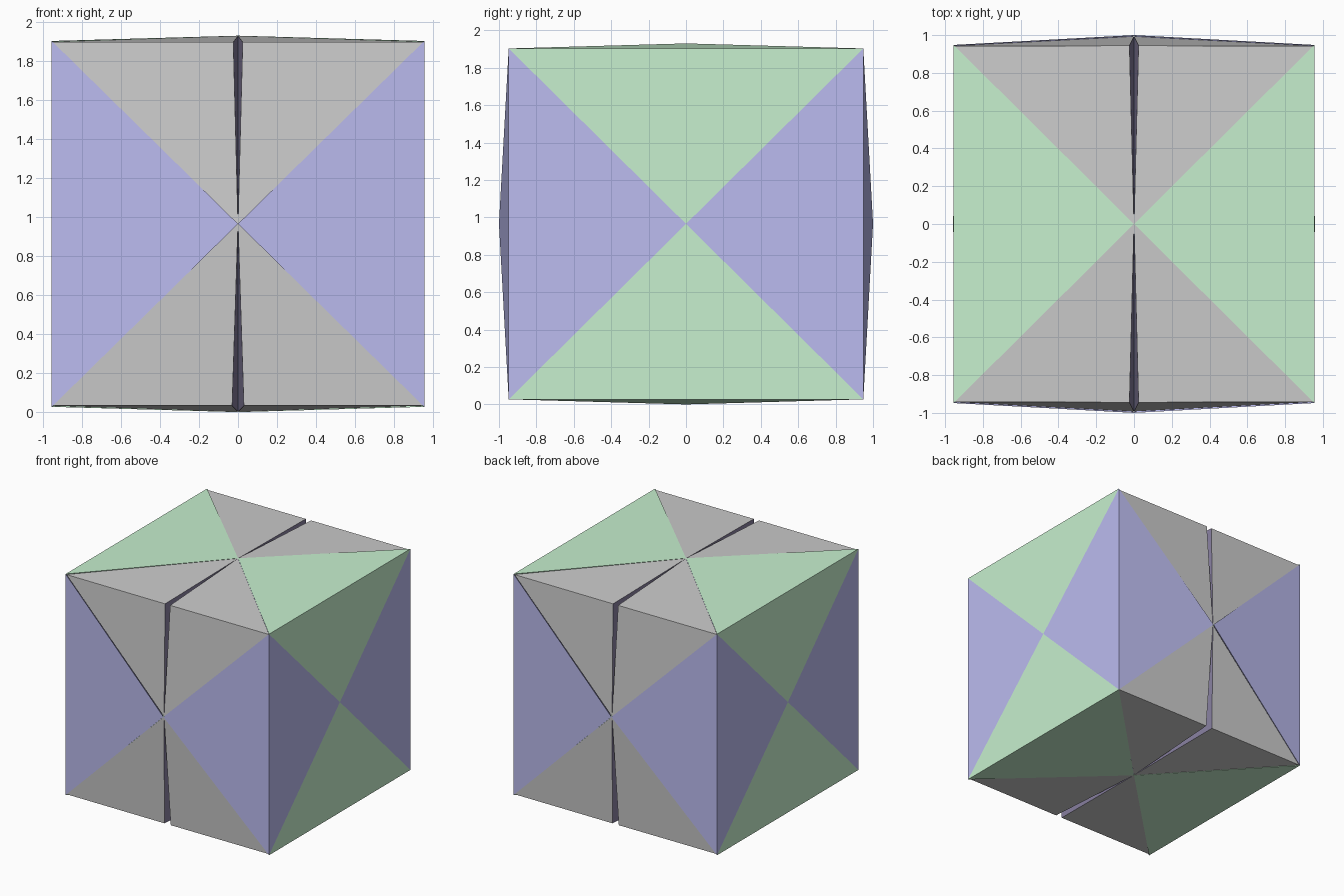
import bpy, bmesh
from mathutils import Vector

if "Cube" in bpy.data.objects:
    bpy.data.objects.remove(bpy.data.objects["Cube"])

CZ = 0.965                      # height of the cube centre
CX, CY, CH = 0.955, 0.948, 0.938  # half sizes to the corners
FX, FY, FZ = 0.957, 1.0, 0.965    # face centres, slightly bulged


def material(name, rgb):
    m = bpy.data.materials.new(name)
    m.diffuse_color = (*rgb, 1)
    m.use_nodes = True
    m.node_tree.nodes["Principled BSDF"].inputs["Base Color"].default_value = m.diffuse_color
    return m


blue = material("blue", (0.5, 0.5, 0.87))
green = material("green", (0.57, 0.87, 0.62))
dark = material("dark_inner", (0.25, 0.22, 0.36))


def tetra(name, points, mats, inner=False):
    """Solid tetrahedron; optionally colours the side facing along x."""
    bm = bmesh.new()
    for p in points:
        bm.verts.new(Vector(p) + Vector((0, 0, CZ)))
    bmesh.ops.convex_hull(bm, input=bm.verts[:])
    bmesh.ops.recalc_face_normals(bm, faces=bm.faces[:])
    bm.normal_update()
    if inner:
        for f in bm.faces:
            f.material_index = int(abs(f.normal.x) > 0.95)
    me = bpy.data.meshes.new(name)
    bm.to_mesh(me)
    bm.free()
    for m in mats:
        me.materials.append(m)
    ob = bpy.data.objects.new(name, me)
    bpy.context.collection.objects.link(ob)


for a in (-1, 1):
    for b in (-1, 1):
        # upright corner wedges
        tetra("upright_wedge",
              [(a * CX, b * CY, -CH), (a * CX, b * CY, CH),
               (a * FX, 0, 0), (0, b * FY, 0)], [blue])
        # side wedges along the left and right edges
        tetra("side_wedge",
              [(a * CX, -CY, b * CH), (a * CX, CY, b * CH),
               (a * FX, 0, 0), (0, 0, b * FZ)], [green])
        # split wedges along front and back, opened by a tapering slot
        gap = 0.024 if b > 0 else 0.03
        for s in (-1, 1):
            tetra("split_wedge_half",
                  [(s * (CX - 0.004), a * (CY - 0.006), b * (CH - 0.006)),
                   (s * gap, a * (CY - 0.004), b * (CH - 0.006)),
                   (0, a * (FY - 0.008), 0), (0, 0, b * (FZ - 0.002))],
                  [None, dark], True)
